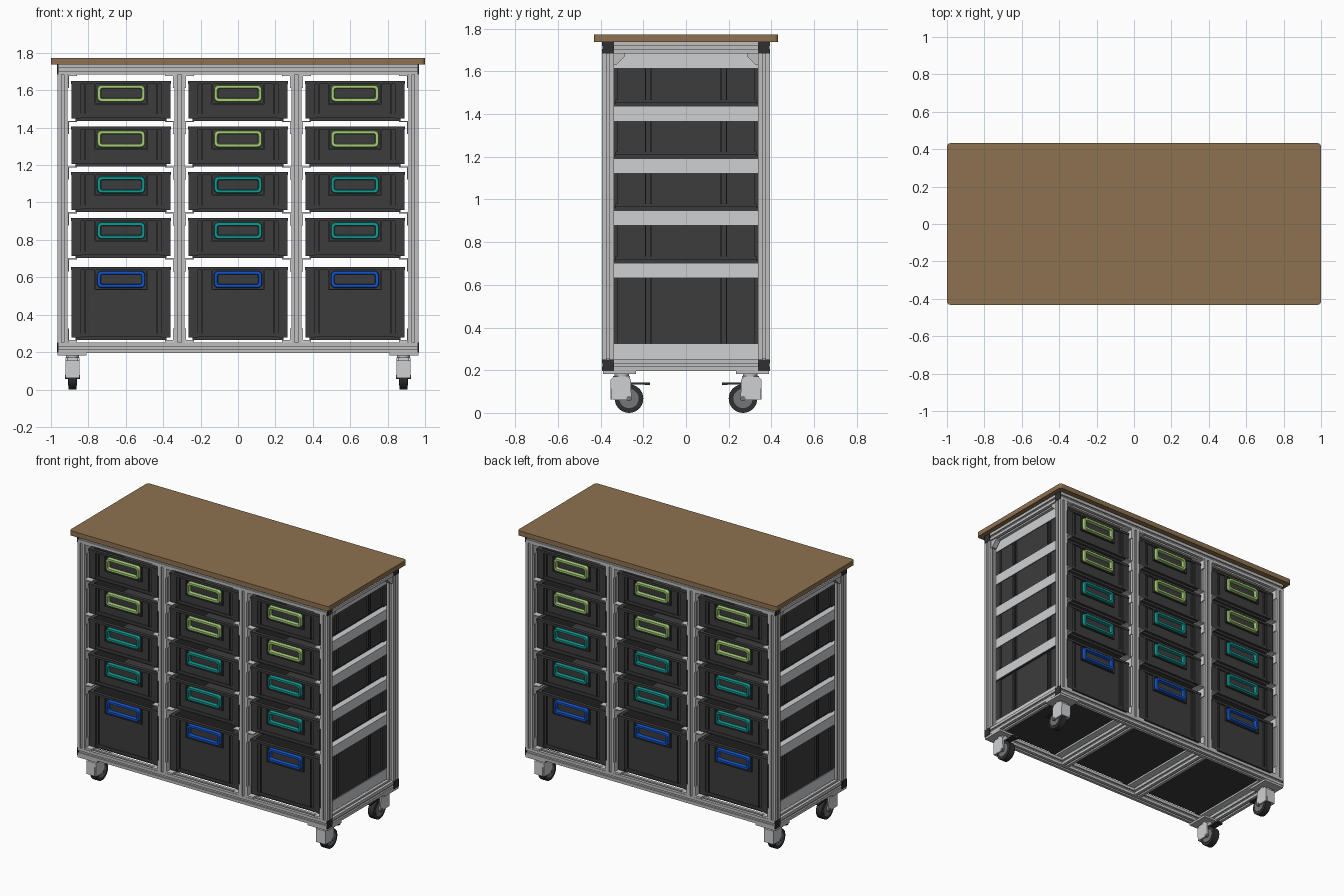
import bpy, bmesh, math
from mathutils import Matrix, Vector

if "Cube" in bpy.data.objects:
    bpy.data.objects.remove(bpy.data.objects["Cube"])


def mat(name, r, g, b):
    m = bpy.data.materials.new(name)
    m.diffuse_color = (r, g, b, 1)
    m.use_nodes = True
    m.node_tree.nodes["Principled BSDF"].inputs["Base Color"].default_value = m.diffuse_color
    return m


WOOD = mat("brown wood", 0.27, 0.165, 0.08)
ALU = mat("aluminium", 0.52, 0.52, 0.53)
RUN = mat("light runner grey", 0.62, 0.63, 0.64)
DARK = mat("dark grey plastic", 0.045, 0.045, 0.045)
BLACK = mat("black rubber", 0.03, 0.03, 0.032)
HUB = mat("mid grey hub", 0.18, 0.18, 0.19)
GREEN = mat("light green", 0.38, 0.62, 0.18)
TEAL = mat("teal", 0.006, 0.32, 0.29)
BLUE = mat("blue", 0.006, 0.09, 0.62)


def finish(bm, name, material):
    bmesh.ops.recalc_face_normals(bm, faces=bm.faces)
    me = bpy.data.meshes.new(name)
    bm.to_mesh(me)
    bm.free()
    me.materials.append(material)
    ob = bpy.data.objects.new(name, me)
    bpy.context.collection.objects.link(ob)
    return ob


def box(bm, x0, x1, y0, y1, z0, z1):
    m = Matrix.Translation(((x0 + x1) / 2, (y0 + y1) / 2, (z0 + z1) / 2))
    m = m @ Matrix.Diagonal((abs(x1 - x0), abs(y1 - y0), abs(z1 - z0), 1))
    bmesh.ops.create_cube(bm, size=1, matrix=m)


def prism(bm, pts, vec):
    """Extrude a closed outline of 3D points along vec."""
    f = bm.faces.new([bm.verts.new(p) for p in pts])
    r = bmesh.ops.extrude_face_region(bm, geom=[f], use_keep_orig=True)
    vs = [v for v in r["geom"] if isinstance(v, bmesh.types.BMVert)]
    bmesh.ops.translate(bm, verts=vs, vec=vec)


def slot_profile(s=0.055, w=0.007, d=0.011):
    """Square outline with one groove on each side."""
    h = s / 2
    side = [(-h, -h), (-w, -h), (-w, -h + d), (w, -h + d), (w, -h)]
    pts = []
    for k in range(4):
        c, n = (1, 0, -1, 0)[k], (0, 1, 0, -1)[k]
        pts += [(c * x - n * y, n * x + c * y) for x, y in side]
    return pts


def beam(bm, axis, c, a, b):
    """Slotted beam along an axis; c is its centre on the other two axes."""
    pts = []
    for u, v in slot_profile():
        p = [c[0] + u, c[1] + v]
        p.insert(axis, a)
        pts.append(p)
    vec = [0, 0, 0]
    vec[axis] = b - a
    prism(bm, pts, vec)


def rounded(w, h, r, n=5):
    out = []
    for k in range(4):
        sx, sy = ((1, 1), (-1, 1), (-1, -1), (1, -1))[k]
        for i in range(n + 1):
            t = math.pi / 2 * (k + i / n)
            out.append((sx * (w / 2 - r) + r * math.cos(t), sy * (h / 2 - r) + r * math.sin(t)))
    return out


# worktop
bm = bmesh.new()
prism(bm, [(x, y, 1.738) for x, y in rounded(2, 0.864, 0.018)], (0, 0, 0.034))
finish(bm, "worktop", WOOD)

# frame of slotted beams
PX, PY = (-0.938, -0.313, 0.313, 0.938), 0.365
ZB, ZT = 0.224, 1.711
bm = bmesh.new()
for y in (-PY, PY):
    for z in (ZB, ZT):
        beam(bm, 0, (y, z), -0.96, 0.96)
    for x in PX:
        beam(bm, 2, (x, y), ZB + 0.0275, ZT - 0.0275)
for x in PX:
    for z in (ZB, ZT):
        beam(bm, 1, (x, z), -PY + 0.0275, PY - 0.0275)
finish(bm, "frame", ALU)

# black caps on the ends of the long beams
bm = bmesh.new()
for sx in (-1, 1):
    for y in (-PY, PY):
        for z in (ZB, ZT):
            box(bm, sx * 0.96, sx * 0.968, y - 0.027, y + 0.027, z - 0.027, z + 0.027)
finish(bm, "end_caps", BLACK)

# corner gussets at the top of the side frames
bm = bmesh.new()
for x in (PX[0], PX[3]):
    for s in (-1, 1):
        prism(bm, [(x - 0.018, s * y, z) for y, z in
                   ((0.338, 1.684), (0.285, 1.684), (0.285, 1.672), (0.326, 1.631), (0.338, 1.631))],
              (0.036, 0, 0))
finish(bm, "corner_gussets", ALU)

# drawer levels: bottom, top, handle colour
LEVELS = [(1.437, 1.65, GREEN), (1.193, 1.407, GREEN), (0.949, 1.162, TEAL),
          (0.703, 0.917, TEAL), (0.265, 0.656, BLUE)]
BAYS = (-0.625, 0, 0.625)

# angle runners on both sides of every bay
bm = bmesh.new()
for bx in BAYS:
    for s in (-1, 1):
        o, i = bx + s * 0.285, bx + s * 0.278
        ledge = bx + s * 0.235
        for top in [1.684] + [l[0] for l in LEVELS[:4]]:
            box(bm, o, i, -0.39, 0.39, top - 0.071, top)
            box(bm, i, ledge, -0.39, 0.39, top - 0.007, top)
        box(bm, o, i, -0.39, 0.39, 0.252, 0.325)
        box(bm, i, ledge, -0.39, 0.39, 0.252, 0.264)
finish(bm, "runners", RUN)


def crate_mesh(h):
    """Open crate with rim, base, corner posts and ribs; bottom on z = 0."""
    bm = bmesh.new()
    X, Y, t = 0.267, 0.375, 0.012
    bx, by = X - 0.012, Y - 0.012
    box(bm, -bx + 0.012, bx - 0.012, -by + 0.012, by - 0.012, 0, 0.03)
    for s in (-1, 1):
        # walls
        box(bm, s * bx, s * (bx - t), -by, by, 0.015, h)
        box(bm, -bx + t, bx - t, s * by, s * (by - t), 0.015, h)
        # rim
        box(bm, s * X, s * bx, -Y, Y, h - 0.016, h)
        box(bm, -bx, bx, s * Y, s * by, h - 0.016, h)
        # ribs on the long walls
        for y in (-0.325, -0.19, -0.165, 0.165, 0.19, 0.325):
            box(bm, s * bx, s * (X - 0.002), y - 0.003, y + 0.003, 0.03, h - 0.016)
        # lower band, corner posts and ribs on the end walls
        box(bm, -bx, bx, s * by, s * (by + 0.005), 0.015, 0.035)
        for q in (-1, 1):
            box(bm, q * (X - 0.002), q * (bx - 0.04), s * by, s * (Y - 0.002), 0.012, h - 0.016)
            box(bm, q * (X - 0.002), q * bx, s * by, s * (by - 0.035), 0.012, h - 0.016)
            box(bm, q * 0.19, q * 0.196, s * by, s * (Y - 0.003), 0.035, h - 0.016)
            # grip surround uprights
            box(bm, q * 0.135, q * 0.143, s * by, s * Y, h - 0.125, h - 0.016)
        box(bm, -0.143, 0.143, s * by, s * Y, h - 0.125, h - 0.119)
    return bm


def handle_ring(bm, cx, y0, y1, cz):
    loops = []
    for w, hh, r, y in ((0.258, 0.092, 0.024, y0), (0.258, 0.092, 0.024, y1 * 0.25 + y0 * 0.75),
                        (0.250, 0.084, 0.020, y1), (0.222, 0.056, 0.010, y1), (0.216, 0.050, 0.008, y0)):
        loops.append([bm.verts.new((cx + x, y, cz + z)) for x, z in rounded(w, hh, r)])
    loops.append(loops[0])
    for a, b in zip(loops, loops[1:]):
        for k in range(len(a)):
            n = (k + 1) % len(a)
            bm.faces.new((a[k], a[n], b[n], b[k]))


# crates and their coloured grips, front and back
for row, (z0, z1, colour) in enumerate(LEVELS):
    for col, bx in enumerate(BAYS):
        crate = finish(crate_mesh(z1 - z0), f"crate_{row + 1}_{col + 1}", DARK)
        crate.location = (bx, 0, z0)
        bm = bmesh.new()
        for s in (-1, 1):
            handle_ring(bm, bx, s * 0.362, s * 0.386, z1 - 0.067)
        finish(bm, f"grip_{row + 1}_{col + 1}", colour)


def disc(bm, c, r, w, n=32):
    m = Matrix.Translation(c) @ Matrix.Rotation(math.pi / 2, 4, "Y")
    return bmesh.ops.create_cone(bm, cap_ends=True, segments=n, radius1=r, radius2=r,
                                 depth=w, matrix=m)["verts"]


# casters
plates, forks, tyres, hubs, pedals = [bmesh.new() for _ in range(5)]
for sx in (-1, 1):
    for sy in (-1, 1):
        cx = sx * 0.885
        box(plates, sx * 0.965, sx * 0.81, sy * 0.39, sy * 0.235, 0.182, 0.197)
        bmesh.ops.create_cone(plates, cap_ends=True, segments=24, radius1=0.034, radius2=0.034,
                              depth=0.016, matrix=Matrix.Translation((cx, sy * 0.3, 0.176)))
        side = [(0.352, 0.062), (0.353, 0.155), (0.34, 0.17), (0.275, 0.172),
                (0.258, 0.155), (0.256, 0.075), (0.275, 0.06)]
        for q in (-1, 1):
            prism(forks, [(cx + q * 0.026, sy * y, z) for y, z in side], (q * 0.011, 0, 0))
        box(forks, cx - 0.026, cx + 0.026, sy * 0.353, sy * 0.342, 0.062, 0.155)
        box(forks, cx - 0.026, cx + 0.026, sy * 0.342, sy * 0.262, 0.145, 0.172)
        wheel = Vector((cx, sy * 0.267, 0.067))
        disc(tyres, wheel, 0.067, 0.044)
        disc(hubs, wheel, 0.045, 0.049)
        disc(hubs, wheel, 0.012, 0.08, 16)
        box(pedals, cx - 0.02, cx + 0.02, sy * 0.27, sy * 0.19, 0.133, 0.142)
        box(pedals, cx - 0.025, cx + 0.025, sy * 0.195, sy * 0.168, 0.13, 0.142)
for b, name, m in ((plates, "caster_plates", ALU), (forks, "caster_forks", RUN),
                   (tyres, "caster_tyres", BLACK), (hubs, "caster_hubs", HUB),
                   (pedals, "brake_pedals", BLACK)):
    ob = finish(b, name, m)
    bpy.ops.object.select_all(action="DESELECT")
    ob.select_set(True)
    bpy.context.view_layer.objects.active = ob
    bpy.ops.object.shade_smooth_by_angle(angle=math.radians(30))
